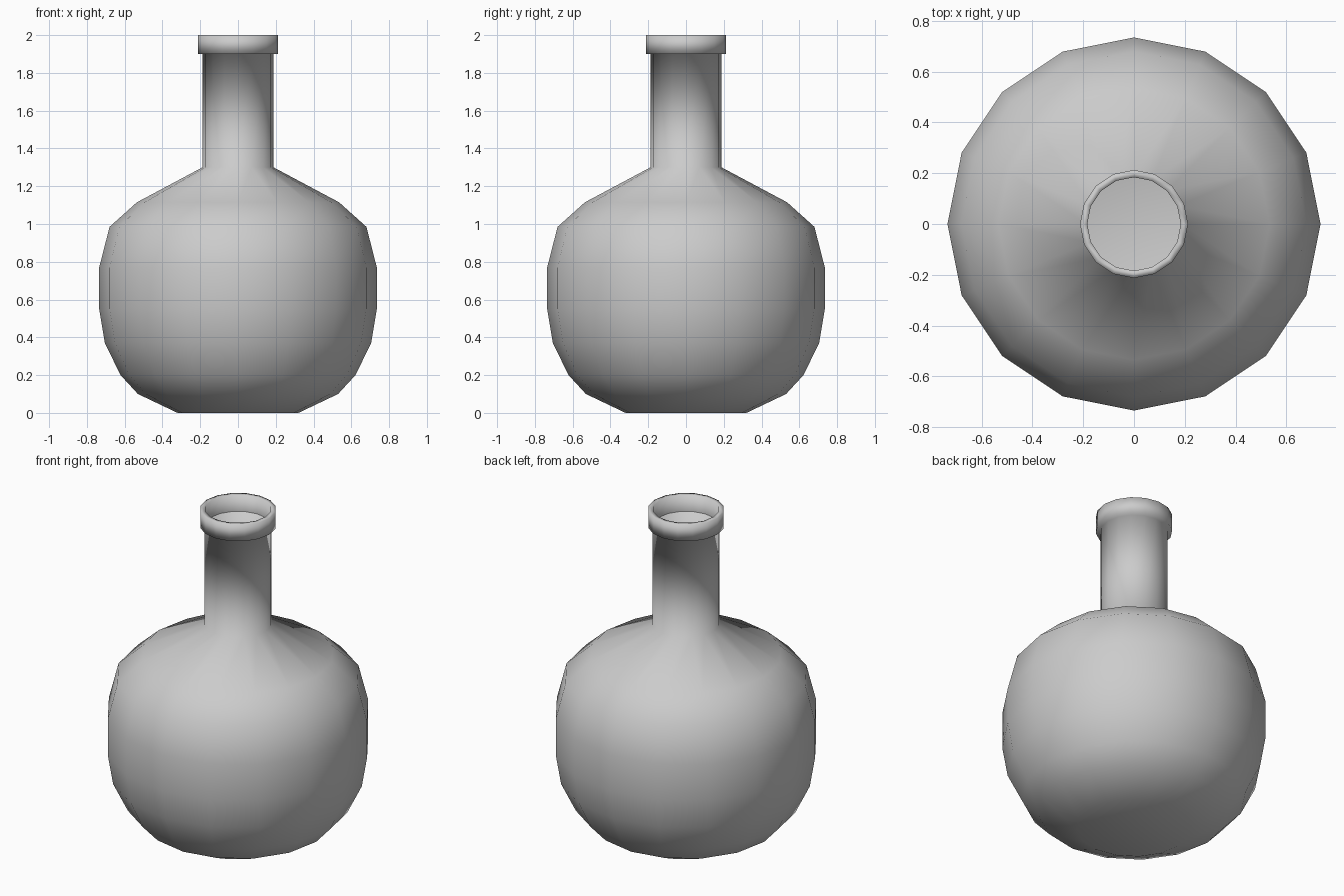
import bpy, bmesh, math

if "Cube" in bpy.data.objects:
    bpy.data.objects.remove(bpy.data.objects["Cube"])

SIDES = 16


def lathe(name, profile, close_bottom=False):
    """Revolve an (r, z) profile around z with smooth faces."""
    bm = bmesh.new()
    rings = []
    for r, z in profile:
        rings.append([bm.verts.new((r * math.cos(2 * math.pi * i / SIDES),
                                    r * math.sin(2 * math.pi * i / SIDES), z))
                      for i in range(SIDES)])
    for low, high in zip(rings, rings[1:]):
        for i in range(SIDES):
            j = (i + 1) % SIDES
            bm.faces.new((low[i], low[j], high[j], high[i]))
    if close_bottom:
        bm.faces.new(list(reversed(rings[0])))
    for f in bm.faces:
        f.smooth = True
    mesh = bpy.data.meshes.new(name)
    bm.to_mesh(mesh)
    bm.free()
    obj = bpy.data.objects.new(name, mesh)
    bpy.context.collection.objects.link(obj)
    return obj


# Open, thin-walled flask: round body, straight neck, thick lip turned inward
body = [(0.32, 0.0), (0.53, 0.10), (0.622, 0.20), (0.705, 0.37), (0.735, 0.55),
        (0.735, 0.77), (0.68, 0.985), (0.535, 1.115)]
neck = [(0.188, 1.30), (0.188, 1.90)]
lip = [(0.213, 1.90), (0.213, 2.0), (0.184, 2.0), (0.184, 1.90)]
lathe("flask", body + neck + lip, close_bottom=True)
